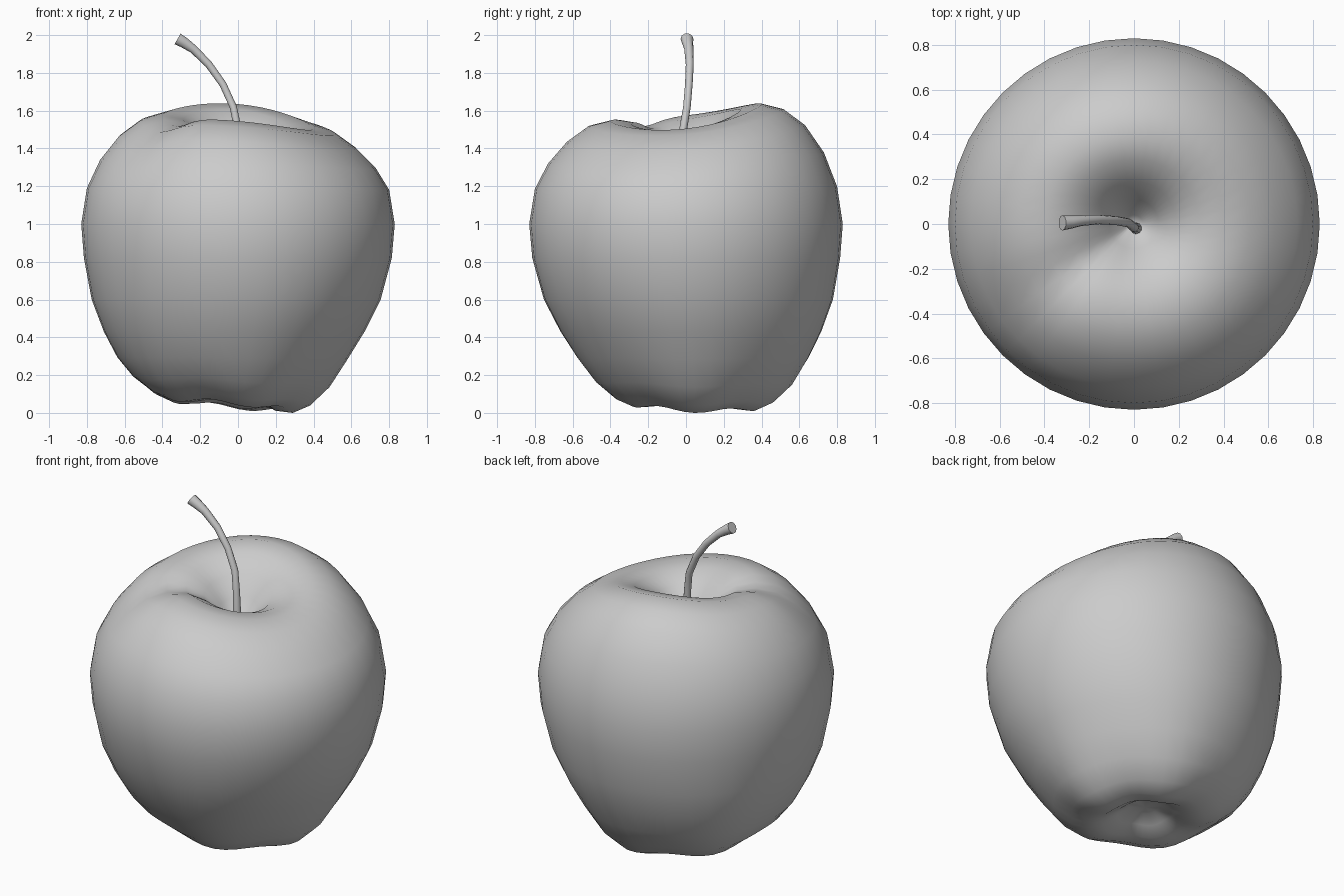
import bpy
import bmesh
from math import sin, cos, pi, exp
from mathutils import Vector

default_cube = bpy.data.objects.get("Cube")
if default_cube:
    bpy.data.objects.remove(default_cube, do_unlink=True)

# One plain grey for the whole fruit
grey = bpy.data.materials.new("plain_grey")
grey.use_nodes = True
grey_colour = (0.6, 0.6, 0.6, 1)
grey.diffuse_color = grey_colour
grey.node_tree.nodes["Principled BSDF"].inputs["Base Color"].default_value = grey_colour


def smoothstep(start, end, value):
    t = max(0, min(1, (value - start) / (end - start)))
    return t * t * (3 - 2 * t)


def skin_rings(name, rings, start_tip, end_tip, sharp_angle):
    """Join a stack of closed rings and close both ends to a point."""
    bm = bmesh.new()
    loops = [[bm.verts.new(point) for point in ring] for ring in rings]
    count = len(loops[0])
    for upper, lower in zip(loops, loops[1:]):
        for i in range(count):
            j = (i + 1) % count
            bm.faces.new((upper[i], lower[i], lower[j], upper[j]))
    for loop, tip in ((loops[0], start_tip), (loops[-1], end_tip)):
        centre = bm.verts.new(tip)
        for i in range(count):
            bm.faces.new((centre, loop[i], loop[(i + 1) % count]))
    bmesh.ops.recalc_face_normals(bm, faces=bm.faces)

    mesh = bpy.data.meshes.new(name)
    bm.to_mesh(mesh)
    bm.free()
    mesh.materials.append(grey)
    obj = bpy.data.objects.new(name, mesh)
    bpy.context.collection.objects.link(obj)
    bpy.ops.object.select_all(action="DESELECT")
    obj.select_set(True)
    bpy.context.view_layer.objects.active = obj
    bpy.ops.object.shade_smooth_by_angle(angle=sharp_angle)
    return obj


# Fruit half-section as radius and height, from stem cavity to calyx
fruit_profile = [
    (.04, 1.31), (.11, 1.40), (.19, 1.49), (.29, 1.555), (.4, 1.575),
    (.52, 1.545), (.63, 1.465), (.73, 1.34), (.8, 1.19), (.83, 1.0),
    (.815, .82), (.765, .6), (.69, .43), (.61, .29), (.52, .165),
    (.42, .08), (.33, .042), (.24, .045), (.16, .085), (.09, .13),
]


def fruit_point(radius, height, angle):
    """Place one skin point, with the uneven shoulders and lobed base."""
    top = smoothstep(1.1, 1.5, height) if radius > .4 else min(1, radius / .35)
    top = top if height > 1 else 0
    base = 1 - smoothstep(.05, .9, height)
    foot = 1 - smoothstep(.05, .35, height)

    # Shoulders: high at the back, low on the left, dented at front right
    shoulder = -.01 + .045 * sin(angle) - .035 * cos(angle) - .025 * cos(2 * angle)
    dent = .045 * exp(-((angle - 1.2 * pi) / .3) ** 2)
    height += top * (shoulder - dent)

    # Base: offset from the axis, tilted and drawn into five lobes
    lobe = cos(5 * angle)
    height -= foot * min(1, radius / .3) * (.03 * cos(angle) + .01 * sin(angle) + .012 * lobe)
    radius *= 1 + .015 * base * lobe
    return Vector((radius * cos(angle) - .045 * base,
                   radius * sin(angle) + .045 * base, height))


sides = 40
fruit_rings = [[fruit_point(r, z, 2 * pi * i / sides) for i in range(sides)]
               for r, z in fruit_profile]
skin_rings("fruit_body", fruit_rings, (0, 0, 1.29), (-.045, .045, .12), pi)

# Curved stem, flared at the cut end
stem_path = [Vector(p) for p in (
    (.01, -.02, 1.28), (0, -.015, 1.5), (-.025, .005, 1.62), (-.08, .015, 1.74),
    (-.155, .02, 1.845), (-.235, .015, 1.925), (-.285, .008, 1.96), (-.32, .005, 1.98))]
stem_radii = [.026, .021, .02, .02, .021, .024, .03, .034]
stem_sides = 10
stem_rings = []
for i, (centre, radius) in enumerate(zip(stem_path, stem_radii)):
    before = stem_path[max(i - 1, 0)]
    after = stem_path[min(i + 1, len(stem_path) - 1)]
    across = Vector((0, 1, 0))
    up = (after - before).cross(across).normalized()
    stem_rings.append([
        centre + radius * (across * cos(2 * pi * k / stem_sides) + up * sin(2 * pi * k / stem_sides))
        for k in range(stem_sides)])
skin_rings("stem", stem_rings, stem_path[0], stem_path[-1], pi / 4)
